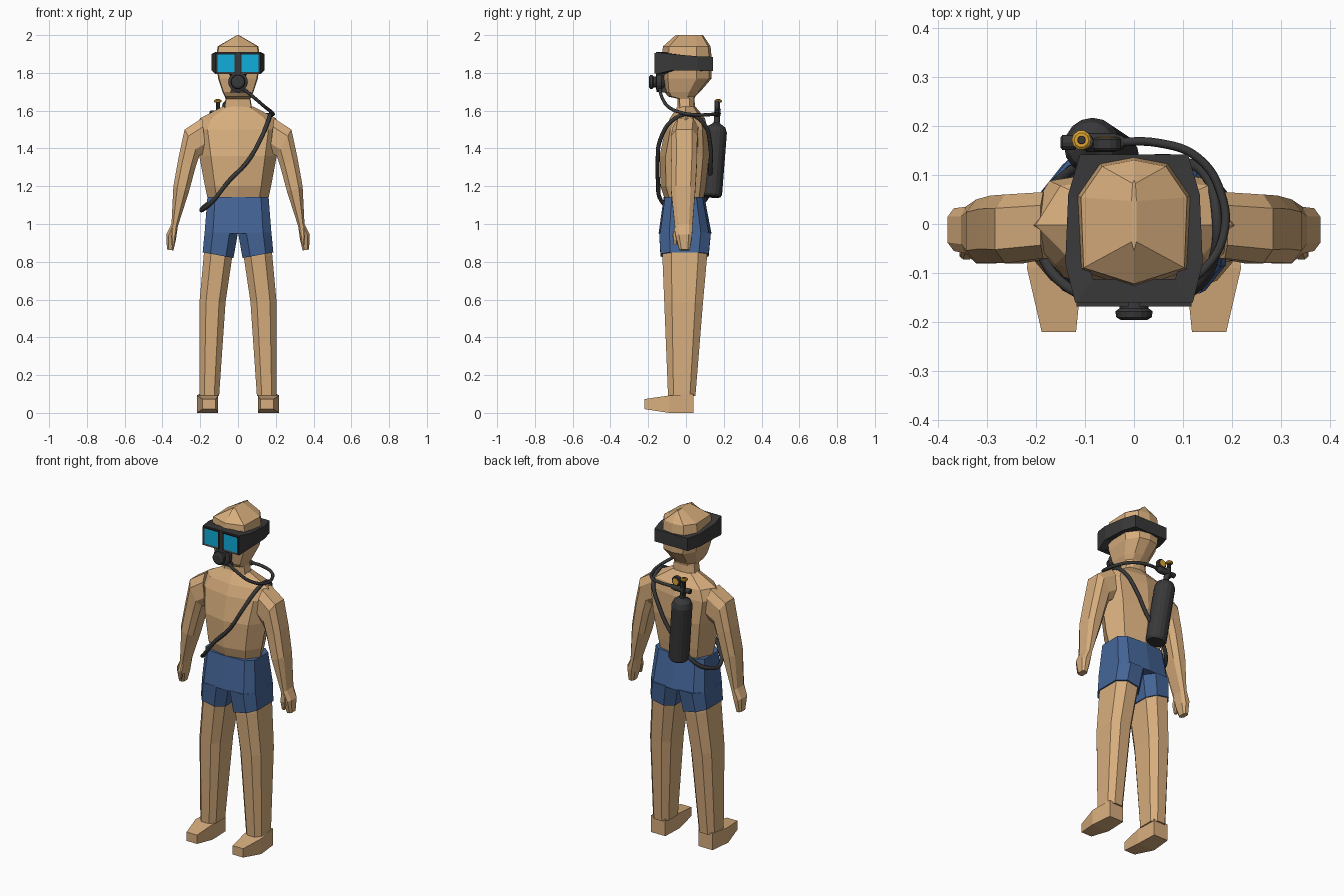
import bpy, bmesh, math
from mathutils import Vector

if "Cube" in bpy.data.objects:
    bpy.data.objects.remove(bpy.data.objects["Cube"])


def material(name, rgb):
    m = bpy.data.materials.new(name)
    m.diffuse_color = (*rgb, 1)
    m.use_nodes = True
    m.node_tree.nodes["Principled BSDF"].inputs["Base Color"].default_value = m.diffuse_color
    return m


SKIN = material("skin", (0.68, 0.42, 0.205))
BLUE = material("blue_cloth", (0.058, 0.13, 0.31))
BLACK = material("black_rubber", (0.04, 0.04, 0.042))
CYAN = material("cyan_glass", (0.005, 0.42, 0.70))
GOLD = material("gold", (0.75, 0.38, 0.03))


def finish(name, bm, *mats):
    bmesh.ops.recalc_face_normals(bm, faces=bm.faces)
    me = bpy.data.meshes.new(name)
    bm.to_mesh(me)
    bm.free()
    for m in mats:
        me.materials.append(m)
    ob = bpy.data.objects.new(name, me)
    bpy.context.collection.objects.link(ob)
    return ob


def skin_rings(name, rings, mat, closed=False):
    """Bridge a list of point rings; cap the ends unless the list is closed."""
    bm = bmesh.new()
    vs = [[bm.verts.new(p) for p in r] for r in rings]
    pairs = list(zip(vs, vs[1:])) + ([(vs[-1], vs[0])] if closed else [])
    n = len(vs[0])
    for a, b in pairs:
        for i in range(n):
            j = (i + 1) % n
            bm.faces.new((a[i], a[j], b[j], b[i]))
    if not closed:
        bm.faces.new(vs[0])
        bm.faces.new(vs[-1])
    return finish(name, bm, mat)


def body_ring(sec, z, w, f, b):
    """Symmetric horizontal ring: half width w, front f, back b."""
    half = [(u * w, f + v * (b - f), z) for u, v in sec]
    return half + [(-x, y, z) for x, y, z in half[-2:0:-1]]


BOX8 = [(0, .2), (0, .8), (.25, 1), (.75, 1), (1, .8), (1, .2), (.75, 0), (.25, 0)]


def limb(name, s, rows, mat):
    """Rows: outer x, outer z, inner x, inner z, front y, back y."""
    rings = [[(s * (xo + t * (xi - xo)), f + v * (b - f), zo + t * (zi - zo)) for t, v in BOX8]
             for xo, zo, xi, zi, f, b in rows]
    return skin_rings(name, rings, mat)


def lathe(name, profile, origin, axis, mat, n=16):
    """Profile: (radius, distance along axis)."""
    q = Vector((0, 0, 1)).rotation_difference(Vector(axis))
    rings = []
    for r, d in profile:
        rings.append([Vector(origin) + q @ Vector((r * math.cos(2 * math.pi * i / n),
                      r * math.sin(2 * math.pi * i / n), d)) for i in range(n)])
    ob = skin_rings(name, rings, mat)
    return ob


def tube(name, pts, r, mat, cyclic=False):
    cu = bpy.data.curves.new(name, 'CURVE')
    cu.dimensions = '3D'
    cu.bevel_depth, cu.bevel_resolution, cu.resolution_u = r, 2, 6
    cu.use_fill_caps = True
    sp = cu.splines.new('BEZIER')
    sp.bezier_points.add(len(pts) - 1)
    for bp, p in zip(sp.bezier_points, pts):
        bp.co = p
        bp.handle_left_type = bp.handle_right_type = 'AUTO'
    sp.use_cyclic_u = cyclic
    cu.materials.append(mat)
    ob = bpy.data.objects.new(name, cu)
    bpy.context.collection.objects.link(ob)


# Head and neck
HEAD = [(0, 0), (.95, .13), (1, .70), (.6, .95), (0, 1)]
skin_rings("head", [body_ring(HEAD, *r) for r in [
    (2.0, .005, -.055, .09), (1.94, .108, -.122, .13), (1.86, .118, -.13, .138),
    (1.77, .105, -.13, .135), (1.70, .082, -.115, .075), (1.675, .07, -.095, .05),
    (1.663, .066, -.045, .045), (1.59, .078, -.045, .05)]], SKIN)

# Torso
TORSO = [(0, 0), (.7, .12), (1, .45), (.75, .88), (0, 1)]
skin_rings("torso", [body_ring(TORSO, *r) for r in [
    (1.622, .08, -.045, .05), (1.56, .20, -.085, .10), (1.50, .23, -.11, .115),
    (1.36, .205, -.14, .122), (1.20, .175, -.135, .105), (1.12, .158, -.108, .09)]], SKIN)

# Shorts
SHORT = [(0, 0), (.75, .03), (1, .2), (1, .8), (.75, .95), (0, 1)]
skin_rings("shorts_waist", [body_ring(SHORT, *r) for r in [
    (1.142, .162, -.118, .098), (.95, .177, -.145, .135)]], BLUE)

for s, side in ((1, "left"), (-1, "right")):
    limb("shorts_leg_" + side, s, [(.177, .955, 0, .955, -.142, .132),
                                   (.187, .85, .024, .82, -.135, .12)], BLUE)
    # Legs and feet
    limb("leg_" + side, s, [(.17, .95, .01, .93, -.12, .11), (.182, .83, .03, .83, -.125, .112),
                            (.204, .585, .066, .585, -.115, .09),
                            (.204, .09, .1, .09, -.095, .05)], SKIN)
    foot = [(.04, .11, .205, 0, .10), (-.09, .105, .218, 0, .092), (-.22, .118, .188, .02, .073)]
    skin_rings("foot_" + side, [[(s * a, y, z0), (s * b, y, z0), (s * b, y, z1), (s * a, y, z1)]
                                for y, a, b, z0, z1 in foot], SKIN)
    # Arms, hands and thumbs
    limb("arm_" + side, s, [(.19, 1.56, .17, 1.38, -.07, .065), (.283, 1.50, .205, 1.36, -.08, .06),
                            (.315, 1.35, .225, 1.30, -.078, .058), (.342, 1.20, .26, 1.17, -.08, .05),
                            (.352, 1.0, .318, .99, -.06, .035), (.380, .945, .328, .92, -.055, .032),
                            (.376, .865, .342, .86, -.035, .02)], SKIN)
    limb("thumb_" + side, s, [(.35, .98, .325, .98, -.06, -.03), (.355, .94, .328, .94, -.072, -.045),
                              (.352, .89, .335, .89, -.065, -.05)], SKIN)

# Mask band round the head: outer and inner outline, sloped top and bottom
plan = [(.12, -.16, 1.793, 1.91), (.14, -.08, 1.813, 1.90),
        (.134, .06, 1.812, 1.888), (.11, .142, 1.81, 1.885)]
plan += [(-x, y, a, b) for x, y, a, b in plan[::-1]]
skin_rings("mask_band", [[(x, y, a), (x, y, b), (.7 * x, .7 * y, b), (.7 * x, .7 * y, a)]
                         for x, y, a, b in plan], BLACK, closed=True)

# Lens frames with recessed glass
for s, side in ((1, "left"), (-1, "right")):
    bm = bmesh.new()
    bmesh.ops.create_cube(bm, size=1)
    for v in bm.verts:
        v.co = (s * .064 + v.co.x * .106, -.159 + v.co.y * .018, 1.851 + v.co.z * .108)
    bm.faces.ensure_lookup_table()
    front = min(bm.faces, key=lambda f: f.calc_center_median().y)
    bm.normal_update()
    bmesh.ops.inset_region(bm, faces=[front], thickness=.012, depth=-.005)
    front.material_index = 1
    finish("mask_lens_" + side, bm, BLACK, CYAN)

# Breathing regulator on the mouth
lathe("nose_pocket", [(.05, 0), (.035, .06)], (0, -.10, 1.795), (0, -1, 0), BLACK, 8)
lathe("regulator", [(.03, 0), (.052, .03), (.052, .055), (.030, .06), (.030, .072),
                    (.038, .078), (.036, .09), (.026, .096)], (0, -.10, 1.752), (0, -1, 0), BLACK)
skin_rings("exhaust_vent", [[(x * w, y, z) for x, y in ((-1, -.10), (1, -.10), (1, -.14), (-1, -.14))]
                            for w, z in ((.03, 1.73), (.042, 1.695))], BLACK)

# Air tank, tilted on the back
base, top = Vector((-.045, .132, 1.145)), Vector((-.09, .162, 1.53))
lathe("air_tank", [(.05, 0), (.058, .012), (.058, .345), (.047, .373), (.022, .39), (.016, .395),
                   (.016, .47)], base, (top - base).normalized(), BLACK)

# Valve, knob and gauge
lathe("valve_body", [(.010, 0), (.015, .004), (.015, .03), (.009, .034), (.009, .05), (.019, .052),
                     (.019, .11), (.012, .13)], (-.15, .166, 1.585), (1, 0, 0), BLACK, 12)
lathe("valve_stem", [(.011, 0), (.011, .095)], (-.105, .17, 1.555), (0, 0, 1), BLACK, 10)
lathe("valve_knob", [(.014, 0), (.02, .004), (.02, .012), (.015, .016)],
      (-.107, .171, 1.642), (0, 0, 1), GOLD, 10)
lathe("knob_cap", [(.009, 0), (.008, .006)], (-.107, .171, 1.656), (0, 0, 1), BLACK, 8)
lathe("gauge_case", [(.026, 0), (.029, .004), (.029, .022), (.025, .026)],
      (-.055, .150, 1.625), (0, 1, 0), BLACK, 14)
lathe("gauge_face", [(.019, 0), (.019, .003)], (-.055, .175, 1.625), (0, 1, 0), GOLD, 14)

# Hose and shoulder strap
tube("air_hose", [(.03, -.14, 1.715), (.09, -.125, 1.665), (.145, -.09, 1.618), (.183, -.02, 1.588),
                  (.178, .06, 1.578), (.13, .135, 1.58), (.05, .165, 1.585), (-.05, .166, 1.587)],
     .009, BLACK)
tube("shoulder_strap", [(.168, .02, 1.578), (.165, -.06, 1.558), (.12, -.135, 1.45),
                        (.05, -.150, 1.33), (-.05, -.148, 1.225), (-.13, -.132, 1.125),
                        (-.187, -.06, 1.075), (-.187, .03, 1.085), (-.14, .10, 1.125),
                        (-.07, .125, 1.20), (.02, .130, 1.30), (.09, .128, 1.42),
                        (.15, .095, 1.53)], .011, BLACK, cyclic=True)
